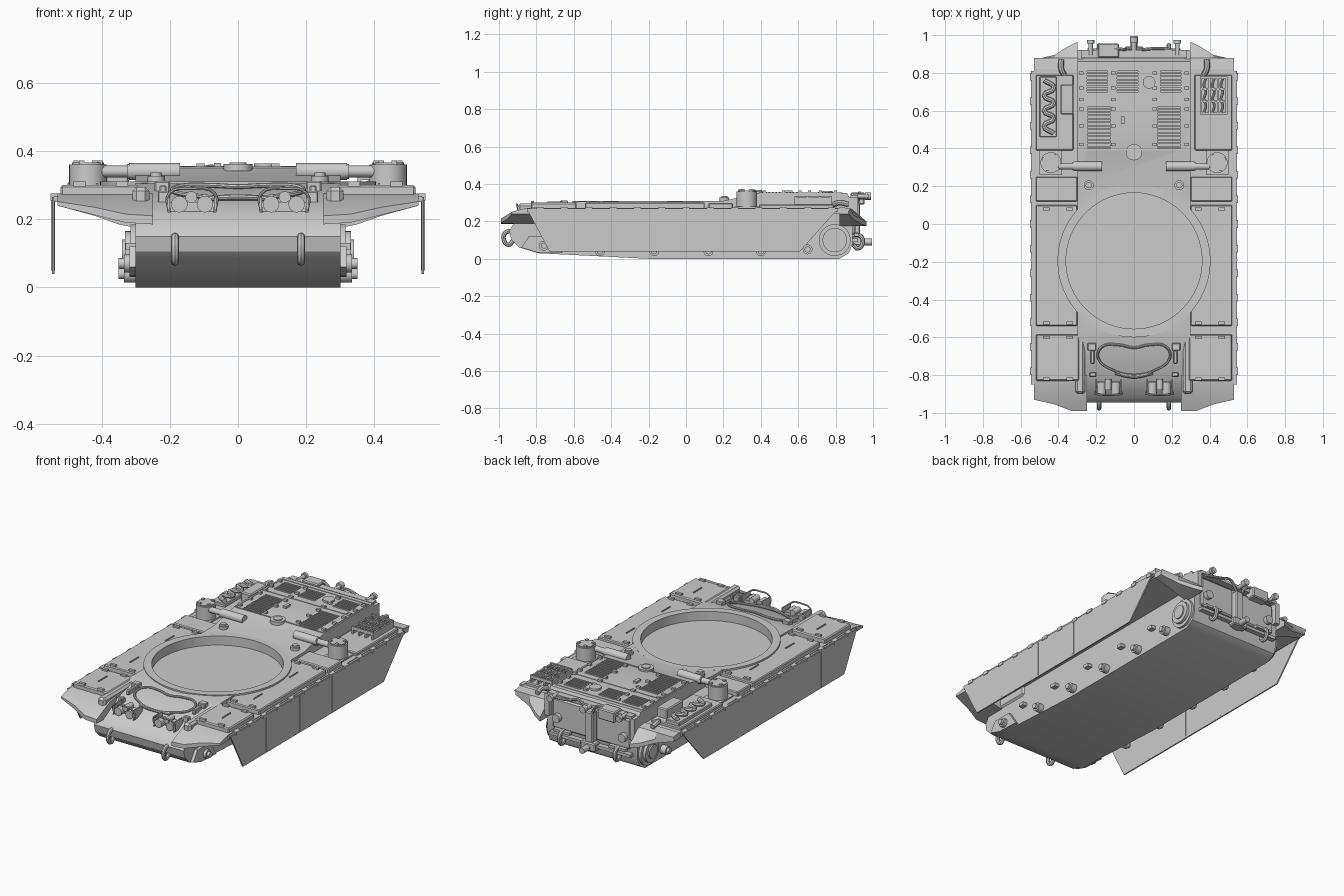
import bpy, bmesh, math
from math import pi, cos, sin
from mathutils import Matrix, Vector

cube = bpy.data.objects.get("Cube")
if cube:
    bpy.data.objects.remove(cube)

grey = bpy.data.materials.new("plain_grey")
grey.use_nodes = True
grey.diffuse_color = (0.6, 0.6, 0.6, 1)
grey.node_tree.nodes["Principled BSDF"].inputs["Base Color"].default_value = (0.6, 0.6, 0.6, 1)
parts = []


def finish(bm, name, mirror=False):
    """Turn a bmesh into a part, optionally repeated on the other side."""
    bmesh.ops.recalc_face_normals(bm, faces=bm.faces)
    if mirror:
        new = bmesh.ops.duplicate(bm, geom=bm.verts[:] + bm.edges[:] + bm.faces[:])["geom"]
        for v in [g for g in new if isinstance(g, bmesh.types.BMVert)]:
            v.co.x *= -1
        bmesh.ops.reverse_faces(bm, faces=[g for g in new if isinstance(g, bmesh.types.BMFace)])
    me = bpy.data.meshes.new(name)
    bm.to_mesh(me)
    bm.free()
    me.materials.append(grey)
    ob = bpy.data.objects.new(name, me)
    bpy.context.scene.collection.objects.link(ob)
    parts.append(ob)
    return ob


def apply(ob, kind, **settings):
    mod = ob.modifiers.new(kind, kind)
    for key, value in settings.items():
        setattr(mod, key, value)
    bpy.context.view_layer.objects.active = ob
    bpy.ops.object.modifier_apply(modifier=mod.name)


def cut(ob, cutter):
    apply(ob, "BOOLEAN", operation="DIFFERENCE", object=cutter, solver="EXACT")


def discard(ob):
    parts.remove(ob)
    bpy.data.objects.remove(ob)


def loft(name, sections, mirror=False):
    bm = bmesh.new()
    rows = [[bm.verts.new(p) for p in s] for s in sections]
    n = len(rows[0])
    for a, b in zip(rows, rows[1:]):
        for i in range(n):
            bm.faces.new((a[i], a[(i + 1) % n], b[(i + 1) % n], b[i]))
    bm.faces.new(rows[0])
    bm.faces.new(rows[-1])
    return finish(bm, name, mirror)


def prism(name, profile, x0, x1, mirror=False):
    return loft(name, [[(x, y, z) for y, z in profile] for x in (x0, x1)], mirror)


def boxes(name, spans, mirror=False, bevel=0):
    """Each span is (x0, x1, y0, y1, z0, z1)."""
    bm = bmesh.new()
    for x0, x1, y0, y1, z0, z1 in spans:
        m = Matrix.Translation(((x0 + x1) / 2, (y0 + y1) / 2, (z0 + z1) / 2))
        bmesh.ops.create_cube(bm, size=1, matrix=m @ Matrix.Diagonal((x1 - x0, y1 - y0, z1 - z0, 1)))
    ob = finish(bm, name, mirror)
    if bevel:
        apply(ob, "BEVEL", width=bevel, segments=1)
    return ob


def cylinders(name, items, axis="Z", mirror=False, sides=24):
    """Each item is (x, y, z, radius, length), centred on its point."""
    turn = {"X": Matrix.Rotation(pi / 2, 4, "Y"), "Y": Matrix.Rotation(pi / 2, 4, "X"), "Z": Matrix()}[axis]
    bm = bmesh.new()
    for x, y, z, r, d in items:
        bmesh.ops.create_cone(bm, cap_ends=True, segments=sides, radius1=r, radius2=r, depth=d,
                              matrix=Matrix.Translation((x, y, z)) @ turn)
    return finish(bm, name, mirror)


def tube(name, pts, r, mirror=False, closed=False):
    cu = bpy.data.curves.new(name, "CURVE")
    cu.dimensions, cu.bevel_depth, cu.bevel_resolution = "3D", r, 2
    cu.resolution_u, cu.use_fill_caps = 4, True
    sp = cu.splines.new("BEZIER")
    sp.bezier_points.add(len(pts) - 1)
    sp.use_cyclic_u = closed
    for bp, p in zip(sp.bezier_points, pts):
        bp.co = p
        bp.handle_left_type = bp.handle_right_type = "AUTO"
    tmp = bpy.data.objects.new(name, cu)
    bpy.context.scene.collection.objects.link(tmp)
    bm = bmesh.new()
    me = bpy.data.meshes.new_from_object(tmp.evaluated_get(bpy.context.evaluated_depsgraph_get()))
    bm.from_mesh(me)
    bpy.data.objects.remove(tmp)
    return finish(bm, name, mirror)


# Hull shell, hollow, with an open turret ring
hull = prism("hull", [(-.92, .19), (-.945, .15), (-.935, .105), (-.89, .06), (-.79, .03), (-.2, 0), (.82, 0),
                      (.87, .03), (.89, .08), (.89, .30), (.86, .352), (.4, .352), (.2, .31), (-.58, .305),
                      (-.81, .25)], -.3, .3)
cavity = prism("cavity", [(-.87, .19), (-.91, .15), (-.85, .075), (-.76, .047), (-.2, .02), (.84, .02), (.84, .31),
                          (.42, .31), (.2, .29), (-.58, .285), (-.8, .23)], -.28, .28)
cut(hull, cavity)
discard(cavity)
sponsons = boxes("sponsons", [(.295, .53, -.82, .84, .243, .272)], True)
ring_plate = cylinders("turret_ring_plate", [(0, -.195, .28, .405, .06)], sides=64)
bins = boxes("side_bins", [(.3, .52, -.54, .1, .26, .3), (.3, .52, .12, .25, .26, .298)], True, .005)
hole = cylinders("ring_cutter", [(0, -.195, .4, .36, .29)], sides=64)
for ob in (hull, sponsons, ring_plate, bins):
    cut(ob, hole)
discard(hole)

# Engine grilles: recesses filled with slats
grilles = [(s - .06, s + .06, .40, .62) for s in (-.185, .185)]
grilles += [(x, x + .11, .70, .81) for x in (-.25, -.09, .14)]
recess = boxes("grille_cutter", [g + (.325, .4) for g in grilles])
cut(hull, recess)
discard(recess)
slats = []
for x0, x1, y0, y1 in grilles:
    n = round((y1 - y0) / .018)
    step = (y1 - y0) / n
    slats += [(x0, x1, y0 + (i + .3) * step, y0 + (i + .75) * step, .335, .356) for i in range(n)]
boxes("grille_slats", slats)

# Mudguards with flared, drooping tips
for name, root, tips in (
        ("front_mudguards", -.80, [(.25, -.99, .21, .185), (.33, -.99, .215, .19), (.42, -.955, .235, .212), (.53, -.93, .252, .24)]),
        ("rear_mudguards", .82, [(.3, .965, .2, .175), (.35, .94, .21, .185), (.42, .895, .235, .21), (.53, .87, .255, .24)])):
    knee = root + math.copysign(.06, root)
    loft(name, [[(x, root, .276), (x, knee, .27), (x, y, zt), (x, y, zb), (x, root, zb)] for x, y, zt, zb in tips], True)

# Side skirts with joints and clips
prism("side_skirts", [(-.85, .265), (-.73, .04), (.61, .04), (.81, .265)], .538, .546, True)
boxes("skirt_joints", [(.537, .549, y - .004, y + .004, .05, .262) for y in (-.51, -.19, .12)], True)
boxes("skirt_clips", [(.525, .55, y - .02, y + .02, .255, .275)
                      for y in [-.78 + i * .13 for i in range(13)]], True)
boxes("skirt_rail", [(.525, .54, -.85, .81, .25, .268)], True)

# Fender lids and stowage
boxes("front_fender_lids", [(.29, .52, -.83, -.585, .262, .3)], True, .006)
boxes("rear_fender_bins", [(.32, .52, .39, .79, .262, .29)], True, .005)
boxes("bin_latches", [(x - .018, x + .018, y - .008, y + .008, .295, .31)
                      for x in (.34, .465) for y in (-.82, -.6, -.525, .08)], True)
boxes("bin_handles", [(.41, .416, y - .04, y + .04, .298, .306) for y in (-.7, -.4, -.06)], True)
boxes("left_rack", [(x, x + .01, .58, .78, .29, .33) for x in (.35, .395, .44, .485)]
      + [(.35, .495, y, y + .01, .315, .335) for y in (.58, .645, .71, .77)])
for i in range(3):
    tube("rack_links", [(.37 + i * .045 + .01 * (k % 2), .59 + k * .036, .325) for k in range(6)], .007)
boxes("right_tool_tray", [(-.5, -.41, .46, .78, .285, .31)], bevel=.004)
tube("right_tool_bundle", [(-.45 + .025 * (-1) ** k, .48 + .04 * k, .318) for k in range(8)], .013)
boxes("right_fender_box", [(-.39, -.32, .58, .74, .28, .345)], bevel=.006)
tube("rear_fender_pipes", [(.37, .79, .29), (.385, .82, .3), (.385, .87, .29)], .015, True)

# Air filter drums and ducts
cylinders("filter_drums", [(.44, .325, .315, .055, .09), (.44, .325, .362, .047, .008)], mirror=True, sides=32)
boxes("drum_lid_bolts", [(.44 + .04 * cos(a) - .008, .44 + .04 * cos(a) + .008, .325 + .04 * sin(a) - .008,
                          .325 + .04 * sin(a) + .008, .36, .372) for a in (.5, 2.1, 3.7, 5.2)], True)
cylinders("filter_ducts", [(.35, .305, .34, .017, .12), (.245, .305, .34, .025, .15), (.315, .305, .34, .022, .02)],
          "X", True)
boxes("drum_brackets", [(.38, .5, .26, .39, .262, .28)], True)

# Deck hatches, vents and hinges
cylinders("deck_caps", [(0, .38, .352, .043, .02), (0, .38, .362, .025, .01), (.08, .75, .355, .033, .016)])
cylinders("deck_vents", [(.24, .205, .316, .026, .022), (.24, .205, .33, .016, .014)], mirror=True)
boxes("deck_hinges", [(x - .012, x + .012, y - .008, y + .008, .35, .364)
                      for x in (.11, .28) for y in (.42, .52, .61, .66, .72, .8)], True)
boxes("deck_seams", [(-.29, .29, y, y + .006, .35, .355) for y in (.39, .655, .83)]
      + [(x, x + .006, .39, .83, .35, .355) for x in (-.292, .286)])
boxes("deck_handle", [(-.07, -.05, .53, .57, .35, .365)])

# Glacis fittings, lamps and tow cable
loop = [(0, -.655), (.08, -.64), (.17, -.65), (.19, -.71), (.12, -.77), (0, -.8), (-.12, -.77),
        (-.19, -.71), (-.17, -.65), (-.08, -.64)]
tube("tow_cable", [(x, y, .314 + (y + .58) * .24) for x, y in loop], .007, closed=True)
tube("cable_ends", [(.1, -.79, .26), (0, -.81, .265), (-.1, -.79, .26)], .008)
boxes("cable_brackets", [(.2, .245, -.67, -.63, .27, .312), (.21, .23, -.74, -.67, .27, .3),
                         (.2, .235, -.81, -.785, .24, .283)], True, .004)
cylinders("headlamps", [(.097, -.87, .244, .024, .06), (.172, -.87, .244, .024, .06),
                        (.137, -.85, .265, .017, .06)], "Y", True)
boxes("lamp_brackets", [(.07, .2, -.86, -.835, .2, .25), (.065, .071, -.9, -.82, .22, .28),
                        (.199, .205, -.9, -.82, .22, .28)], True)
tube("lamp_guards", [(.068, -.89, .22), (.068, -.9, .275), (.137, -.905, .29), (.202, -.9, .275), (.202, -.89, .22)],
     .005, True)
boxes("nose_cheeks", [(.26, .31, -.9, -.6, .19, .295)], True, .012)

# Tow hooks front and back
for name, y, z, d in (("front_hooks", -.93, .11, -1), ("rear_hooks", .9, .09, 1)):
    tube(name, [(.185, y, z + .04), (.185, y + d * .035, z + .03), (.185, y + d * .045, z - .005),
                (.185, y + d * .02, z - .035), (.185, y - d * .005, z - .015)], .012, True)

# Running gear stubs on the hull sides
axles = [(-.46, .04), (-.17, .04), (.12, .04), (.4, .04), (.65, .05), (-.76, .07)]
cylinders("axle_hubs", [(.31, y, z, .026, .05) for y, z in axles]
          + [(.325, y, z, .016, .05) for y, z in axles], "X", True)
cylinders("final_drives", [(.305, .795, .1, .085, .02), (.312, .795, .1, .065, .04), (.325, .795, .1, .04, .03)],
          "X", True, 32)
boxes("bump_stops", [(.29, .33, y - .018, y + .018, .11, .13) for y in (-.6, -.32, -.03, .26, .53)], True)
prism("idler_mounts", [(-.88, .06), (-.84, .12), (-.72, .12), (-.66, .03), (-.8, .035)], .29, .318, True)

# Rear plate equipment
boxes("rear_panels", [(.03, .26, .88, .905, .13, .31)], True, .008)
boxes("rear_rails", [(-.28, .28, .88, .92, .325, .342), (-.27, .27, .88, .92, .09, .108)])
boxes("rear_box", [(-.19, -.08, .88, .955, .29, .355)], bevel=.006)
boxes("rear_coupling", [(-.025, .025, .88, .93, .07, .3), (-.05, .05, .89, .94, .07, .12)], bevel=.006)
cylinders("coupling_pins", [(0, .95, .09, .018, .09), (0, .95, .33, .013, .07), (.23, .935, .335, .012, .08)],
          "Y", True, 16)
cylinders("pin_heads", [(0, .975, .335, .02, .03), (.23, .965, .335, .02, .018), (.22, .915, .2, .025, .03)],
          "Y", True, 16)
tube("rear_cable", [(.24, .915, .32), (.14, .93, .335), (.06, .925, .35), (.02, .92, .3)], .008, True)
boxes("rear_steps", [(.13, .24, .9, .925, .12, .135), (.27, .3, .87, .92, .2, .33)], True)

for ob in parts:
    bpy.ops.object.select_all(action="DESELECT")
    ob.select_set(True)
    bpy.context.view_layer.objects.active = ob
    bpy.ops.object.shade_smooth_by_angle(angle=math.radians(32))
